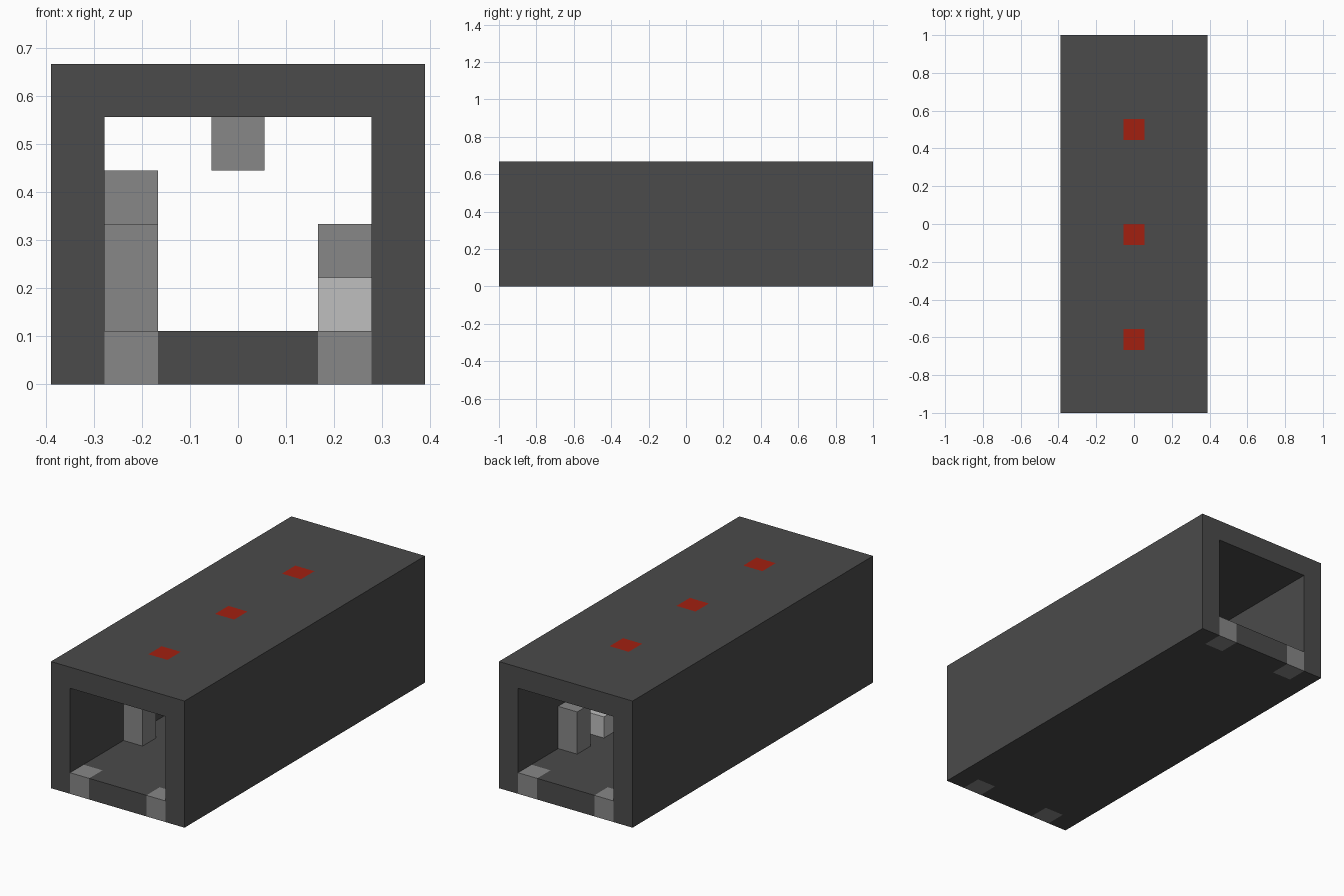
import bpy
import bmesh
from mathutils import Vector

cube = bpy.data.objects.get("Cube")
if cube:
    bpy.data.objects.remove(cube, do_unlink=True)

U = 1 / 9                      # one block
HALF_LEN = 9
LAMP_ROWS = (-5.5, -0.5, 4.5)  # centres of the roof lamps along y


def material(name, rgb):
    mat = bpy.data.materials.new(name)
    mat.use_nodes = True
    color = (*rgb, 1)
    mat.diffuse_color = color
    mat.node_tree.nodes["Principled BSDF"].inputs["Base Color"].default_value = color
    return mat


dark = material("dark_grey", (0.07, 0.07, 0.07))
mid = material("mid_grey", (0.245, 0.245, 0.245))
light = material("light_grey", (0.52, 0.52, 0.52))
red = material("lamp_red", (0.36, 0.014, 0.005))


def finish(bm, name, mats):
    bmesh.ops.recalc_face_normals(bm, faces=bm.faces)
    bmesh.ops.scale(bm, vec=(U, U, U), verts=bm.verts)
    mesh = bpy.data.meshes.new(name)
    bm.to_mesh(mesh)
    bm.free()
    for mat in mats:
        mesh.materials.append(mat)
    obj = bpy.data.objects.new(name, mesh)
    bpy.context.collection.objects.link(obj)
    return obj


def block(name, x, y, bottom, top, mat):
    """One-block-wide box centred on x, y."""
    bm = bmesh.new()
    bmesh.ops.create_cube(bm, size=1)
    bmesh.ops.scale(bm, vec=(1, 1, top - bottom), verts=bm.verts)
    bmesh.ops.translate(bm, vec=(x, y, (top + bottom) / 2), verts=bm.verts)
    return finish(bm, name, [mat])


def rectangle(bm, half_width, bottom, top, y):
    corners = ((-1, bottom), (1, bottom), (1, top), (-1, top))
    return [bm.verts.new((s * half_width, y, z)) for s, z in corners]


# Open tunnel: outer and inner rectangles joined at both ends
bm = bmesh.new()
outer = [rectangle(bm, 3.5, 0, 6, y) for y in (-HALF_LEN, HALF_LEN)]
inner = [rectangle(bm, 2.5, 1, 5, y) for y in (-HALF_LEN, HALF_LEN)]
for a, b in (outer, inner, (outer[0], inner[0]), (outer[1], inner[1])):
    for i in range(4):
        j = (i + 1) % 4
        bm.faces.new((a[i], a[j], b[j], b[i]))

# Cut the edges of the painted blocks into the shell
x_cuts = [s * x for x in (0.5, 1.5, 2.5) for s in (-1, 1)]
y_cuts = [1 - HALF_LEN, HALF_LEN - 1] + [y + d for y in LAMP_ROWS for d in (-0.5, 0.5)]
cuts = [(Vector((1, 0, 0)), x) for x in x_cuts] + [(Vector((0, 1, 0)), y) for y in y_cuts]
for normal, offset in cuts:
    bmesh.ops.bisect_plane(bm, geom=bm.verts[:] + bm.edges[:] + bm.faces[:],
                           plane_co=normal * offset, plane_no=normal)

# Red lamps in the roof, grey blocks at the floor ends
for face in bm.faces:
    c = face.calc_center_median()
    if c.z > 5.9 and abs(c.x) < 0.5 and any(abs(c.y - y) < 0.4 for y in LAMP_ROWS):
        face.material_index = 1
    elif c.z < 1.1 and 1.5 < abs(c.x) < 2.5 and abs(c.y) > HALF_LEN - 1:
        face.material_index = 2
finish(bm, "tunnel_shell", [dark, red, mid])

# Fixtures hanging below the lamps
for i, y in enumerate(LAMP_ROWS):
    block(f"ceiling_fixture_{i + 1}", 0, y, 4, 5, mid)

# Blocks standing along the walls
block("right_front_pillar", -2, -4.5, 1, 3, mid)
block("right_tall_pillar", -2, -0.5, 1, 4, mid)
block("left_low_crate", 2, 3.5, 1, 2, light)
block("left_back_pillar", 2, 5.5, 1, 3, mid)
